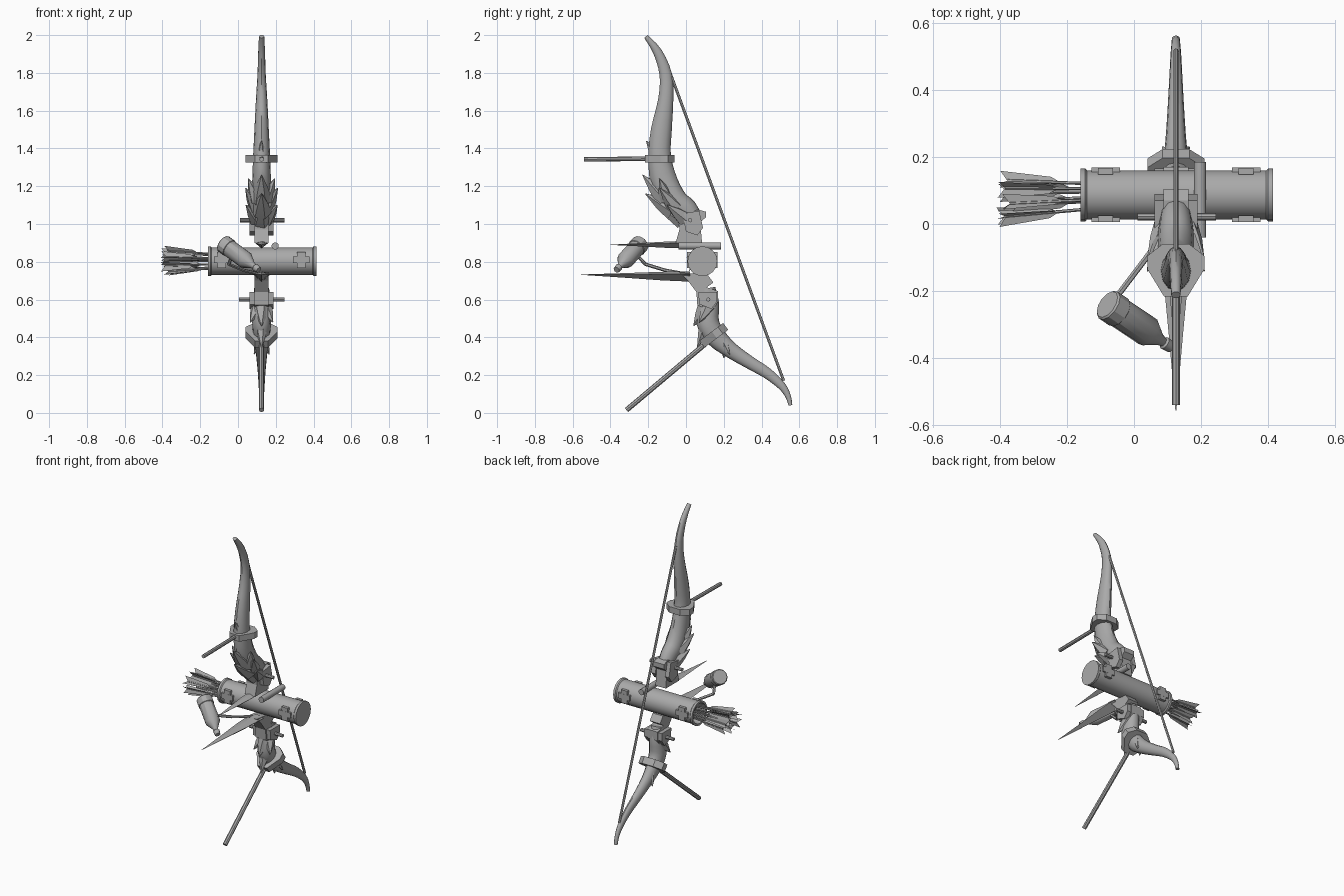
import bpy, bmesh, math, random
from mathutils import Vector as V

if "Cube" in bpy.data.objects:
    bpy.data.objects.remove(bpy.data.objects["Cube"])

random.seed(4)
CX = 0.125  # bow plane
grey = bpy.data.materials.new("weathered grey")
grey.diffuse_color = (0.4, 0.4, 0.4, 1)
grey.use_nodes = True
grey.node_tree.nodes["Principled BSDF"].inputs["Base Color"].default_value = grey.diffuse_color


def make(name, verts, faces, smooth=None):
    me = bpy.data.meshes.new(name)
    me.from_pydata([tuple(v) for v in verts], [], faces)
    bm = bmesh.new()
    bm.from_mesh(me)
    bmesh.ops.recalc_face_normals(bm, faces=bm.faces)
    bm.to_mesh(me)
    bm.free()
    me.materials.append(grey)
    ob = bpy.data.objects.new(name, me)
    bpy.context.collection.objects.link(ob)
    if smooth:
        bpy.context.view_layer.objects.active = ob
        ob.select_set(True)
        bpy.ops.object.shade_smooth_by_angle(angle=math.radians(smooth))
        ob.select_set(False)
    return ob


def skin(name, rings, smooth=None):
    n = len(rings[0])
    faces = [(r*n+i, r*n+(i+1) % n, (r+1)*n+(i+1) % n, (r+1)*n+i)
             for r in range(len(rings)-1) for i in range(n)]
    faces += [tuple(range(n)), tuple(range((len(rings)-1)*n, len(rings)*n))]
    return make(name, [v for r in rings for v in r], faces, smooth)


def lathe(name, a, b, stations, n=12, smooth=40):
    """Round part from a to b; stations are (fraction along axis, radius)."""
    a, b = V(a), V(b)
    d = b - a
    u = d.orthogonal().normalized()
    w = d.normalized().cross(u)
    rings = [[a + d*t + r*(u*math.cos(2*math.pi*i/n) + w*math.sin(2*math.pi*i/n))
              for i in range(n)] for t, r in stations]
    return skin(name, rings, smooth)


def rod(name, a, b, r, n=8):
    return lathe(name, a, b, [(0, r), (1, r)], n)


def limb(name, pts, n=12):
    """Curved limb in the bow plane; pts are (y, z, half width, half depth)."""
    P = [V(p) for p in pts]
    fine = []
    for i in range(len(P)-1):
        p0, p1, p2, p3 = P[max(i-1, 0)], P[i], P[i+1], P[min(i+2, len(P)-1)]
        for t in (0, 1/3, 2/3):
            fine.append(0.5*(2*p1 + (p2-p0)*t + (2*p0-5*p1+4*p2-p3)*t*t
                             + (3*p1-p0-3*p2+p3)*t**3))
    fine.append(P[-1])
    rings = []
    for i, p in enumerate(fine):
        q = fine[min(i+1, len(fine)-1)] - fine[max(i-1, 0)]
        m = math.hypot(q[0], q[1])
        nrm = V((0, -q[1]/m, q[0]/m))
        c = V((CX, p[0], p[1]))
        rings.append([c + V((p[2]*math.cos(2*math.pi*k/n), 0, 0))
                      + nrm*p[3]*math.sin(2*math.pi*k/n) for k in range(n)])
    return skin(name, rings, 40)


def slab(name, poly, origin, u, v, thick):
    """Flat outline in the u, v plane, given thickness about its middle."""
    o, u, v = V(origin), V(u), V(v)
    w = u.cross(v).normalized()*thick/2
    return skin(name, [[o + u*a + v*b + w*s for a, b in poly] for s in (-1, 1)])


def box(name, c, s):
    x, y, z = s
    return slab(name, [(-x/2, -y/2), (x/2, -y/2), (x/2, y/2), (-x/2, y/2)],
                c, (1, 0, 0), (0, 1, 0), z)


# Horn limbs
limb("upper_limb", [(.05, 1.0, .04, .05), (.0, 1.07, .05, .065), (-.06, 1.12, .055, .07),
                    (-.115, 1.22, .05, .072), (-.14, 1.36, .045, .06), (-.13, 1.5, .038, .055),
                    (-.107, 1.66, .03, .04), (-.107, 1.79, .022, .033),
                    (-.15, 1.91, .018, .024), (-.212, 1.993, .014, .012)])
limb("lower_limb", [(.11, .66, .04, .045), (.12, .58, .045, .055), (.115, .48, .05, .06),
                    (.16, .40, .042, .055), (.24, .33, .032, .042), (.34, .265, .025, .034),
                    (.43, .21, .02, .029), (.505, .145, .016, .022),
                    (.54, .09, .013, .015), (.553, .04, .012, .01)])
rod("bowstring", (CX, -.095, 1.83), (CX, .517, .17), .008, 6)

# Collars with forward pegs
collar = [(-.035, -.082), (.035, -.082), (.085, .0), (.085, .04), (.04, .075),
          (-.04, .075), (-.085, .04), (-.085, .0)]
slab("upper_collar", collar, (CX, -.135, 1.345), (1, 0, 0), (0, 1, 0), .04)
slab("lower_collar", collar, (CX, .15, .413), (1, 0, 0), (0, .8, .6), .045)
rod("upper_peg", (CX, -.54, 1.342), (CX, -.19, 1.346), .012)
rod("lower_peg", (CX, -.315, .015), (CX, .11, .372), .014)

# Overlapping pointed scales: (root y, root z, tip y, tip z, side offset, base radius)
scales = [(-.11, 1.13, -.23, 1.26, 0, .055), (-.07, 1.07, -.215, 1.16, 0, .055),
          (-.02, 1.02, -.15, 1.09, 0, .05), (-.14, 1.33, -.21, 1.44, 0, .04),
          (-.1, 1.13, -.14, 1.24, .07, .045), (-.06, 1.09, -.14, 1.19, .085, .045),
          (-.01, 1.03, -.1, 1.10, .083, .045),
          (.11, .57, .04, .46, 0, .05), (.12, .50, .06, .345, 0, .045),
          (.12, .56, .07, .48, .06, .04), (.21, .36, .2, .29, 0, .03),
          (.2, .38, .23, .31, .04, .025)]
for y0, z0, y1, z1, off, r in scales:
    for s in ((-1, 1) if off else (1,)):
        lathe("scale", (CX + s*off*.3, y0, z0), (CX + s*off, y1, z1),
              [(0, r), (.5, r*.62), (1, .002)], 6, 10)

# Grip brackets, cheek plates and cross pins
upper = [(-.04, 1.06), (.07, 1.075), (.105, 1.065), (.105, 1.035), (.075, 1.01),
         (.085, .9), (-.055, .9), (-.035, .97)]
lower = [(-.035, .745), (.115, .73), (.145, .69), (.11, .665), (.17, .645),
         (.17, .59), (.14, .54), (.06, .57), (.055, .64), (.01, .70)]
Y, Z = (0, 1, 0), (0, 0, 1)
slab("upper_bracket", upper, (CX, 0, 0), Y, Z, .075)
slab("lower_bracket", lower, (CX, 0, 0), Y, Z, .075)
for s in (-1, 1):
    slab("upper_cheek", [(-.02, 1.055), (.07, 1.07), (.09, .98), (.06, .94), (0, .96)],
         (CX + s*.05, 0, 0), Y, Z, .028)
    slab("lower_cheek", [(.065, .64), (.165, .64), (.165, .59), (.135, .55), (.07, .575)],
         (CX + s*.05, 0, 0), Y, Z, .028)
rod("upper_pin", (.01, .022, 1.02), (.245, .022, 1.02), .011)
rod("lower_pin", (.005, .118, .6), (.245, .118, .6), .011)
rod("side_tube", (.197, -.04, .884), (.197, .185, .884), .019, 12)

# Forward spikes
for name, root, tip, w, h in (("upper_spike", (.0, .893), (-.4, .89), .035, .022),
                              ("lower_spike", (.02, .725), (-.557, .732), .048, .03)):
    rings = []
    for t, k in ((0, 1), (.25, .85), (.6, .45), (1, .03)):
        c = V((CX, root[0]+(tip[0]-root[0])*t, root[1]+(tip[1]-root[1])*t))
        rings.append([c + V((w*k*a, 0, h*k*b)) for a, b in
                      ((-1, .3), (0, .8), (1, .3), (0, -1))])
    skin(name, rings)

# Quiver: hollow case with rims and strap plates
L = .575
lathe("quiver", (-.16, .087, .803), (.415, .087, .803),
      [(.12, .06), (0, .066), (0, .079), (.025, .079), (.035, .073), (.965, .073),
       (.975, .079), (1, .079)], 16, 35)
for x in (-.085, .335):
    for s in (-1, 1):
        box("strap_plate_wide", (x, .087 + s*.072, .81), (.085, .018, .035))
        box("strap_plate_tall", (x, .087 + s*.071, .81), (.045, .019, .085))

# Arrows with three vanes each
for i in range(10):
    a = 2*math.pi*i/7 if i < 7 else 2*math.pi*i/3 + .4
    k = 1 if i < 7 else .4
    rad = V((0, math.cos(a), math.sin(a)))
    start = V((-.06, .083, .803)) + rad*.035*k
    end = V((random.uniform(-.39, -.34), .073, .803)) + rad*.056*k
    rod("arrow_shaft", start, end, .005, 6)
    d = (end - start).normalized()
    p = d.orthogonal().normalized()
    q = d.cross(p)
    verts, faces = [], []
    for j in range(3):
        b = a + 2*math.pi*j/3
        o = p*math.cos(b) + q*math.sin(b)
        verts += [end - d*.16, end - d*.13 + o*.017, end + d*.022 + o*.03, end]
        faces.append((4*j, 4*j+1, 4*j+2, 4*j+3))
    make("arrow_vanes", verts, faces)

# Hanging flask and its cord
lathe("flask", (-.08, -.24, .897), (.11, -.368, .757),
      [(0, .044), (.02, .049), (.18, .049), (.19, .046), (.64, .046), (.82, .018),
       (.88, .014), (.9, .02), (1, .017)], 12, 30)
cord = [(-.02, -.28, .855), (-.05, -.215, .787), (.03, -.11, .755), (.11, .0, .735)]
for a, b in zip(cord, cord[1:]):
    rod("flask_cord", a, b, .009, 6)
